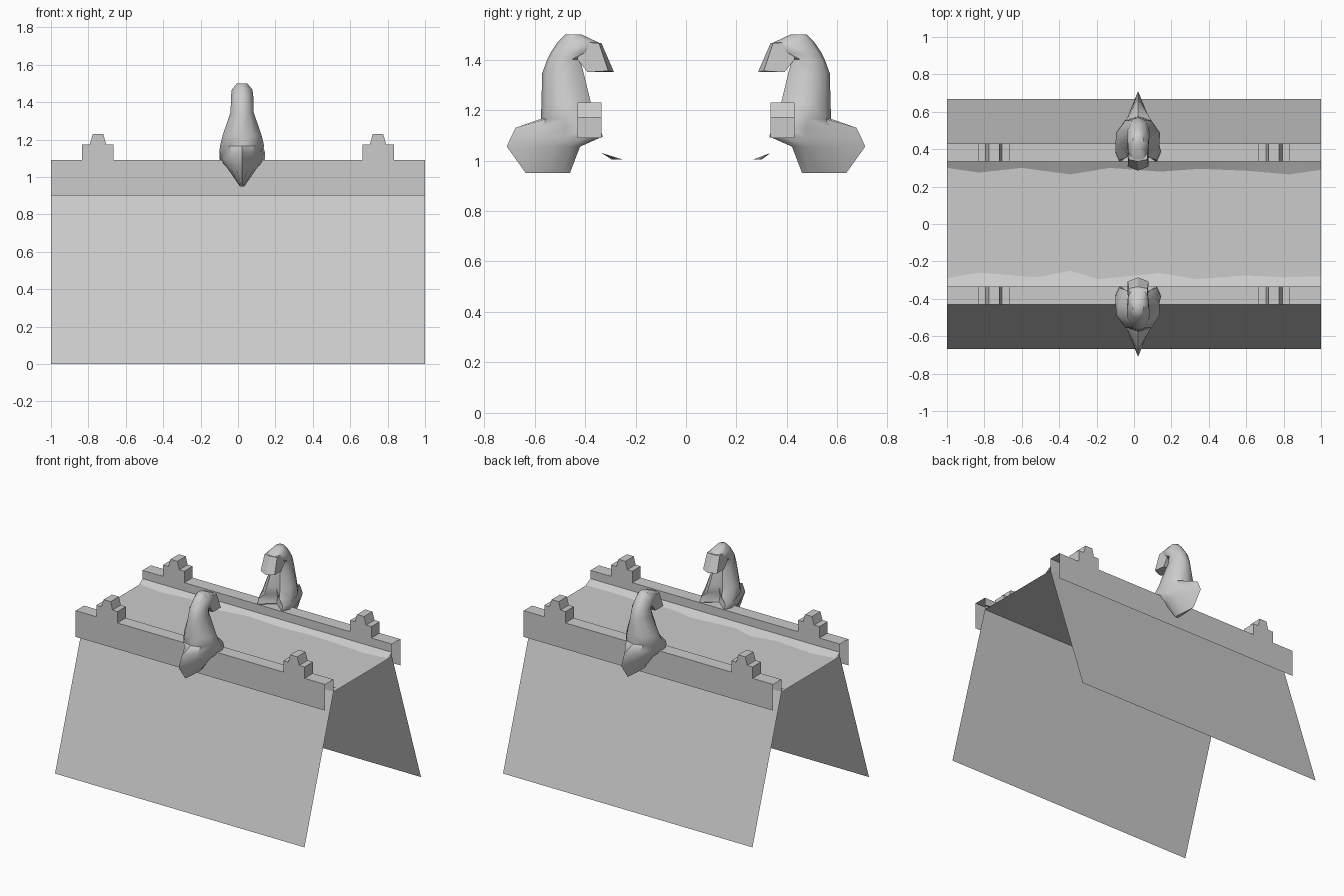
import bpy, math

if "Cube" in bpy.data.objects:
    bpy.data.objects.remove(bpy.data.objects["Cube"])

stone = bpy.data.materials.new("grey stone")
stone.use_nodes = True
GREY = (0.6, 0.6, 0.6, 1)
stone.diffuse_color = GREY
stone.node_tree.nodes["Principled BSDF"].inputs["Base Color"].default_value = GREY


def make(name, verts, faces, mirror=(False, True), smooth=0):
    """Mesh object, mirrored on the chosen x and y axes."""
    mesh = bpy.data.meshes.new(name)
    mesh.from_pydata(verts, [], faces)
    mesh.materials.append(stone)
    obj = bpy.data.objects.new(name, mesh)
    bpy.context.collection.objects.link(obj)
    if any(mirror):
        mod = obj.modifiers.new("Mirror", 'MIRROR')
        mod.use_axis = (*mirror, False)
        mod.use_mirror_merge = False
    if smooth:
        bpy.ops.object.select_all(action='DESELECT')
        obj.select_set(True)
        bpy.context.view_layer.objects.active = obj
        bpy.ops.object.shade_smooth_by_angle(angle=math.radians(smooth))
    return obj


def sheet(name, path, mirror=(False, True)):
    """Extrude a (y, z) path along the full length of the wall."""
    n = len(path)
    verts = [(x, y, z) for x in (-1, 1) for y, z in path]
    faces = [(i, n + i, n + i + 1, i + 1) for i in range(n - 1)]
    return make(name, verts, faces, mirror)


OUT, IN, TOP, FLOOR = -0.43, -0.335, 1.09, 1.0

# Sloping sides, walkway and the open-bottomed parapets
sheet("sloping_side", [(-0.667, 0), (IN, FLOOR)])
sheet("walkway", [(IN, FLOOR), (-IN, FLOOR)], (False, False))
sheet("parapet", [(OUT, 0.9), (OUT, TOP), (IN, TOP), (IN, FLOOR)])

# Stepped merlons near the four corners
profile = [(0.665, TOP), (0.835, TOP), (0.835, 1.173), (0.793, 1.173),
           (0.776, 1.23), (0.72, 1.23), (0.705, 1.173), (0.665, 1.173)]
n = len(profile)
verts = [(x, y, z) for y in (OUT, IN) for x, z in profile]
faces = [(i, n + i, n + (i + 1) % n, (i + 1) % n) for i in range(1, n)]
faces += [tuple(range(n)), tuple(reversed(range(n, 2 * n)))]
make("merlon", verts, faces, (True, True))


# Ragged drifts along the foot of each parapet
def drift(name, side, edge):
    n = len(edge)
    verts = [(x, side * -IN, 1.03) for x, y in edge]
    verts += [(x, side * y, FLOOR + 0.004) for x, y in edge]
    faces = [(i, i + 1, n + i + 1, n + i)[::int(-side)] for i in range(n - 1)]
    make(name, verts, faces, (False, False), 30)


drift("front_drift", -1, [(-1, .29), (-.83, .26), (-.52, .285), (-.34, .25), (-.19, .295),
                          (.14, .262), (.33, .295), (.6, .275), (.8, .285), (1, .28)])
drift("back_drift", 1, [(-1, .3), (-.83, .275), (-.6, .3), (-.34, .265), (-.13, .3),
                        (.14, .28), (.35, .295), (.6, .285), (.83, .265), (1, .29)])

# Perched statues: rings of (height, outer y, inner y, half width, chest notch)
CX = 0.022
rings = [
    (0.95, -.635, -.46, .012, 0),
    (1.055, -.71, -.42, .085, .02),
    (1.095, -.693, -.33, .122, .08),
    (1.13, -.675, -.342, .122, .08),
    (1.165, -.575, -.355, .118, .06),
    (1.22, -.573, -.375, .105, .03),
    (1.345, -.57, -.405, .062, 0),
    (1.40, -.55, -.42, .06, 0),
    (1.43, -.535, -.36, .06, 0),
    (1.467, -.51, -.345, .055, 0),
    (1.5, -.478, -.415, .028, 0),
]
wide = [(0, 0), (.3, .42), (.6, .8), (.85, 1), (1, .8)]
slim = [(0, 0), (.1, .6), (.4, 1), (.75, .95), (1, .5)]
verts, faces = [], []
for z, y0, y1, w, notch in rings:
    shape = wide if z < 1.15 else slim
    half = [(w * b, y0 + (y1 - y0) * a) for a, b in shape] + [(0, y1 - notch)]
    verts += [(CX + x, y, z) for x, y in half]
    verts += [(CX - x, y, z) for x, y in half[-2:0:-1]]
m = len(verts) // len(rings)
for r in range(len(rings) - 1):
    for i in range(m):
        a, b = r * m + i, r * m + (i + 1) % m
        faces.append((a, b, b + m, a + m))
faces += [tuple(reversed(range(m))), tuple(range(len(verts) - m, len(verts)))]
make("statue_body", verts, faces, smooth=50)

# Hooked beak: brow and lip rows of (y, z, half width)
rows = [(-.42, 1.47, .05), (-.345, 1.465, .05), (-.308, 1.355, .056), (-.39, 1.35, .05),
        (-.43, 1.40, .055)]
k = len(rows)
verts = [(CX + s * w, y, z) for s in (-1, 1) for y, z, w in rows]
verts += [(CX, -.335, 1.465), (CX, -.285, 1.35)]
ridge, tip = 2 * k, 2 * k + 1
faces = [(0, 4, 3, 2, 1), (5, 6, 7, 8, 9), (0, 1, ridge, 6, 5), (1, 2, tip, ridge),
         (ridge, tip, 7, 6), (2, 3, 8, 7, tip), (3, 4, 9, 8)]
make("statue_beak", verts, faces, smooth=30)
